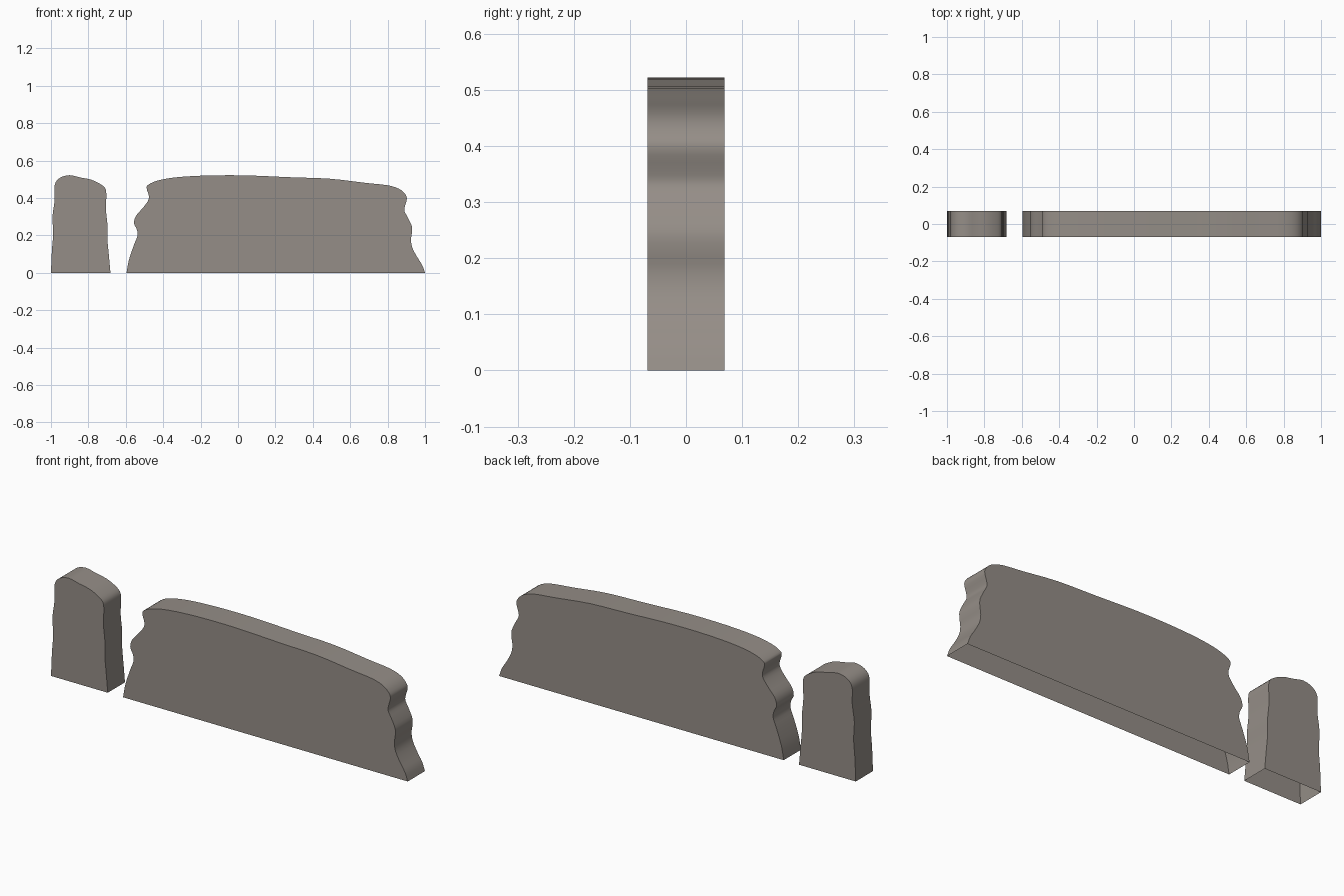
import bpy, bmesh, math
from mathutils import Vector

if "Cube" in bpy.data.objects:
    bpy.data.objects.remove(bpy.data.objects["Cube"])

HALF = 0.069   # half thickness of the slabs
STEPS = 3      # curve steps between outline points

stone = bpy.data.materials.new("warm grey stone")
stone.diffuse_color = (0.30, 0.27, 0.243, 1)
stone.use_nodes = True
stone.node_tree.nodes["Principled BSDF"].inputs["Base Color"].default_value = stone.diffuse_color


def smooth_path(pts):
    """Open Catmull-Rom curve through the outline points."""
    p = [Vector(q) for q in pts]
    p = [2 * p[0] - p[1]] + p + [2 * p[-1] - p[-2]]
    out = []
    for a, b, c, d in zip(p, p[1:], p[2:], p[3:]):
        for i in range(STEPS):
            t = i / STEPS
            out.append(0.5 * (2 * b + (c - a) * t + (2 * a - 5 * b + 4 * c - d) * t ** 2
                              + (3 * b - a - 3 * c + d) * t ** 3))
    return out + [p[-2]]


def slab(name, outline):
    """Upright slab with a wavy rim, flat front and back, open underneath."""
    path = smooth_path(outline)
    bm = bmesh.new()
    front = [bm.verts.new((x, -HALF, z)) for x, z in path]
    back = [bm.verts.new((x, HALF, z)) for x, z in path]
    bm.faces.new(front)
    bm.faces.new(back[::-1])
    for i in range(len(path) - 1):
        bm.faces.new((front[i], back[i], back[i + 1], front[i + 1]))
    bmesh.ops.recalc_face_normals(bm, faces=bm.faces)
    # Open mesh: make sure the front cap faces -y
    bm.faces.ensure_lookup_table()
    if bm.faces[0].normal.y > 0:
        bmesh.ops.reverse_faces(bm, faces=bm.faces)
    mesh = bpy.data.meshes.new(name)
    bm.to_mesh(mesh)
    bm.free()
    mesh.materials.append(stone)
    ob = bpy.data.objects.new(name, mesh)
    bpy.context.collection.objects.link(ob)
    bpy.context.view_layer.objects.active = ob
    ob.select_set(True)
    bpy.ops.object.shade_smooth_by_angle(angle=math.radians(40))
    ob.select_set(False)


# Narrow standing stone on the left
slab("small_stone", [
    (-1, 0), (-.995, .12), (-.988, .21), (-.992, .30), (-.98, .39), (-.98, .47),
    (-.952, .508), (-.9, .522), (-.845, .51), (-.785, .498), (-.738, .476),
    (-.71, .452), (-.704, .417), (-.706, .337), (-.698, .257), (-.698, .176),
    (-.69, .09), (-.682, 0)])

# Long wall with ragged ends
slab("long_wall", [
    (-.596, 0), (-.583, .07), (-.556, .15), (-.537, .2), (-.542, .235), (-.556, .265),
    (-.545, .305), (-.508, .348), (-.481, .385), (-.477, .412), (-.488, .45),
    (-.481, .47), (-.433, .492), (-.337, .51), (-.176, .52), (.037, .521),
    (.278, .511), (.492, .503), (.68, .481), (.80, .468), (.861, .449),
    (.893, .422), (.903, .396), (.893, .358), (.89, .33), (.909, .294),
    (.929, .25), (.93, .214), (.925, .176), (.932, .134), (.957, .086),
    (.984, .043), (1, 0)])
